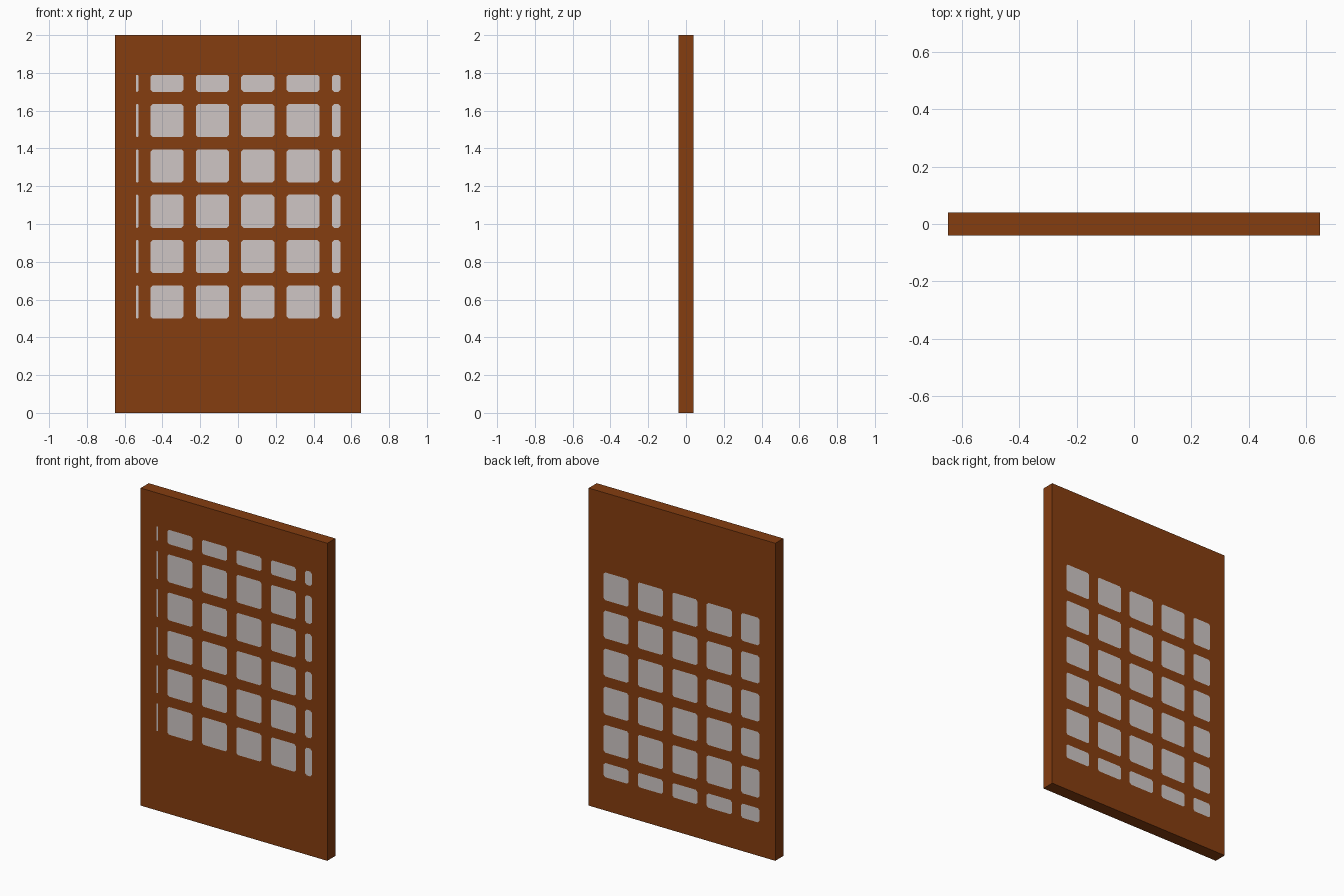
import bpy, bmesh

if "Cube" in bpy.data.objects:
    bpy.data.objects.remove(bpy.data.objects["Cube"])

def material(name, rgb):
    m = bpy.data.materials.new(name)
    m.diffuse_color = (*rgb, 1)
    m.use_nodes = True
    m.node_tree.nodes["Principled BSDF"].inputs["Base Color"].default_value = m.diffuse_color
    return m

def add_object(name, bm, mat):
    me = bpy.data.meshes.new(name)
    bm.to_mesh(me)
    bm.free()
    me.materials.append(mat)
    ob = bpy.data.objects.new(name, me)
    bpy.context.collection.objects.link(ob)
    return ob

brown = material("brown wood", (0.235, 0.047, 0.005))
grey = material("pale grey glass", (0.62, 0.565, 0.56))

W, D, H = 1.3, 0.08, 2.0
PITCH, PANE = 0.24, 0.175

# Door slab
bm = bmesh.new()
bmesh.ops.create_cube(bm, size=1)
for v in bm.verts:
    v.co.x *= W
    v.co.y *= D
    v.co.z = (v.co.z + 0.5) * H
add_object("door_slab", bm, brown)

def spans(start, count, lo, hi):
    """Regular pane intervals clipped to the window area."""
    out = []
    for i in range(count):
        a = max(lo, start + i * PITCH)
        b = min(hi, start + i * PITCH + PANE)
        if b > a:
            out.append((a, b))
    return out

def panes(name, cols, rows, side):
    """Painted panes with clipped corners, just proud of one slab face."""
    bm = bmesh.new()
    y = side * (D / 2 + 0.001)
    for x0, x1 in cols:
        for z0, z1 in rows:
            c = min(0.011, (x1 - x0) * 0.3)
            outline = [(x0 + c, z0), (x1 - c, z0), (x1, z0 + c), (x1, z1 - c),
                       (x1 - c, z1), (x0 + c, z1), (x0, z1 - c), (x0, z0 + c)]
            if side > 0:
                outline.reverse()
            bm.faces.new([bm.verts.new((x, y, z)) for x, z in outline])
    return add_object(name, bm, grey)

# Front panes; the back repeats the pattern upside down and shifted sideways
rows = spans(0.5, 6, 0.5, 1.79)
back_rows = [(H - b, H - a) for a, b in rows]
panes("front_panes", spans(-0.703, 6, -0.54, 0.543), rows, -1)
panes("back_panes", spans(-0.588, 5, -0.54, 0.545), back_rows, 1)
